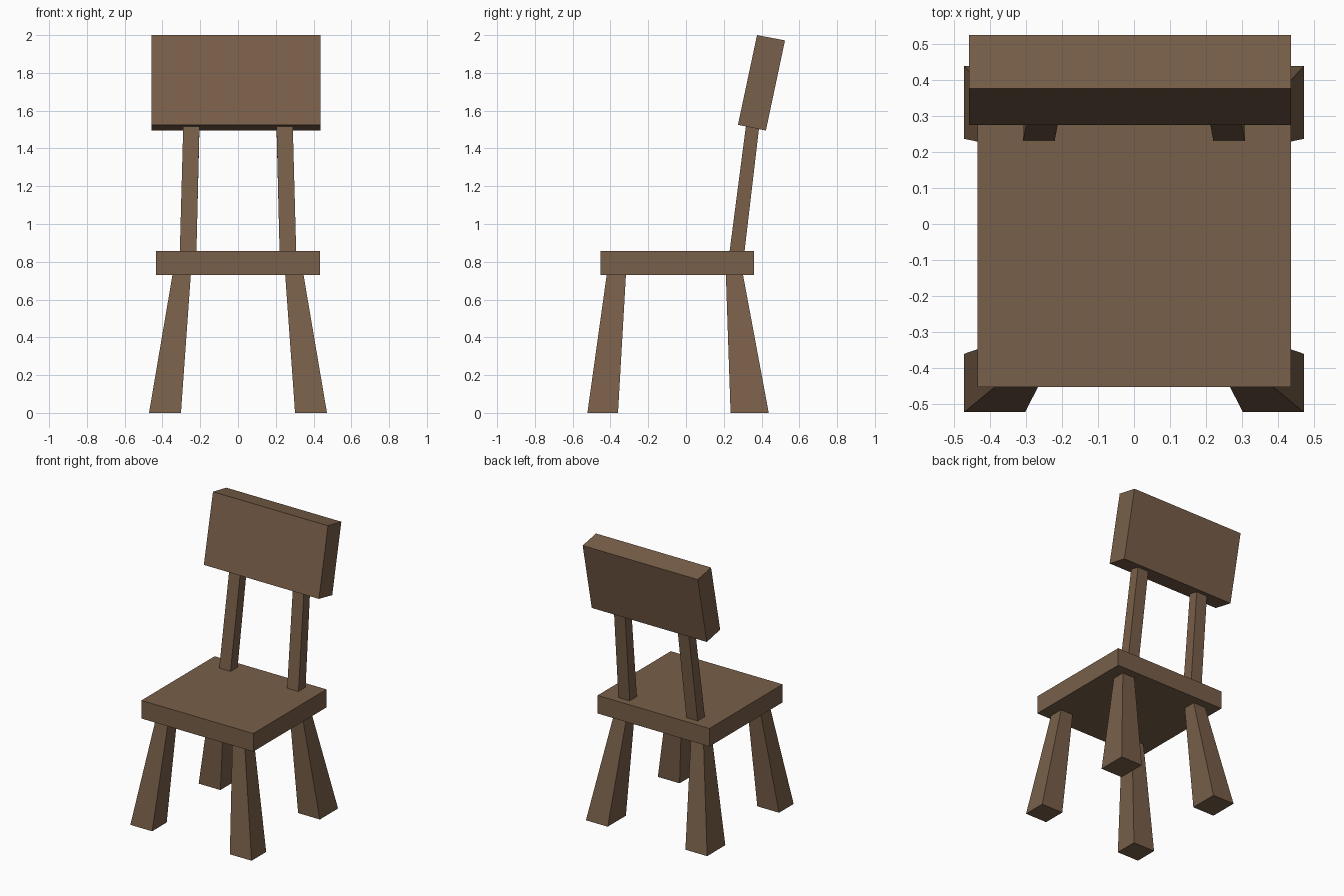
import bpy, bmesh

if "Cube" in bpy.data.objects:
    bpy.data.objects.remove(bpy.data.objects["Cube"])

wood = bpy.data.materials.new("brown wood")
wood.diffuse_color = (0.19, 0.115, 0.067, 1)
wood.use_nodes = True
wood.node_tree.nodes["Principled BSDF"].inputs["Base Color"].default_value = wood.diffuse_color


def loft(name, bottom, top):
    """Six-sided block between two rings of four points."""
    bm = bmesh.new()
    lo = [bm.verts.new(p) for p in bottom]
    hi = [bm.verts.new(p) for p in top]
    bm.faces.new(lo[::-1])
    bm.faces.new(hi)
    for i in range(4):
        j = (i + 1) % 4
        bm.faces.new((lo[i], lo[j], hi[j], hi[i]))
    bmesh.ops.recalc_face_normals(bm, faces=bm.faces)
    me = bpy.data.meshes.new(name)
    bm.to_mesh(me)
    bm.free()
    me.materials.append(wood)
    ob = bpy.data.objects.new(name, me)
    bpy.context.collection.objects.link(ob)
    return ob


def ring(x0, x1, y0, y1, z0, z1=None):
    """Rectangle at height z0 on its front edge and z1 on its back edge."""
    z1 = z0 if z1 is None else z1
    return [(x0, y0, z0), (x1, y0, z0), (x1, y1, z1), (x0, y1, z1)]


# Seat slab
loft("seat", ring(-0.434, 0.435, -0.452, 0.36, 0.73),
     ring(-0.434, 0.435, -0.452, 0.36, 0.857))

# Tilted backrest board
loft("backrest", ring(-0.458, 0.436, 0.275, 0.423, 1.525, 1.495),
     ring(-0.458, 0.436, 0.376, 0.524, 2.0, 1.972))

# Tapered legs and leaning back posts, one per side
for side, s in (("left", -1), ("right", 1)):
    loft(side + "_front_leg", ring(s * 0.302, s * 0.471, -0.522, -0.36, 0),
         ring(s * 0.25, s * 0.347, -0.42, -0.318, 0.73))
    loft(side + "_back_leg", ring(s * 0.302, s * 0.471, 0.236, 0.438, 0),
         ring(s * 0.25, s * 0.347, 0.211, 0.302, 0.73))
    loft(side + "_back_post", ring(s * 0.22, s * 0.308, 0.231, 0.31, 0.857),
         ring(s * 0.204, s * 0.29, 0.317, 0.386, 1.517, 1.503))
